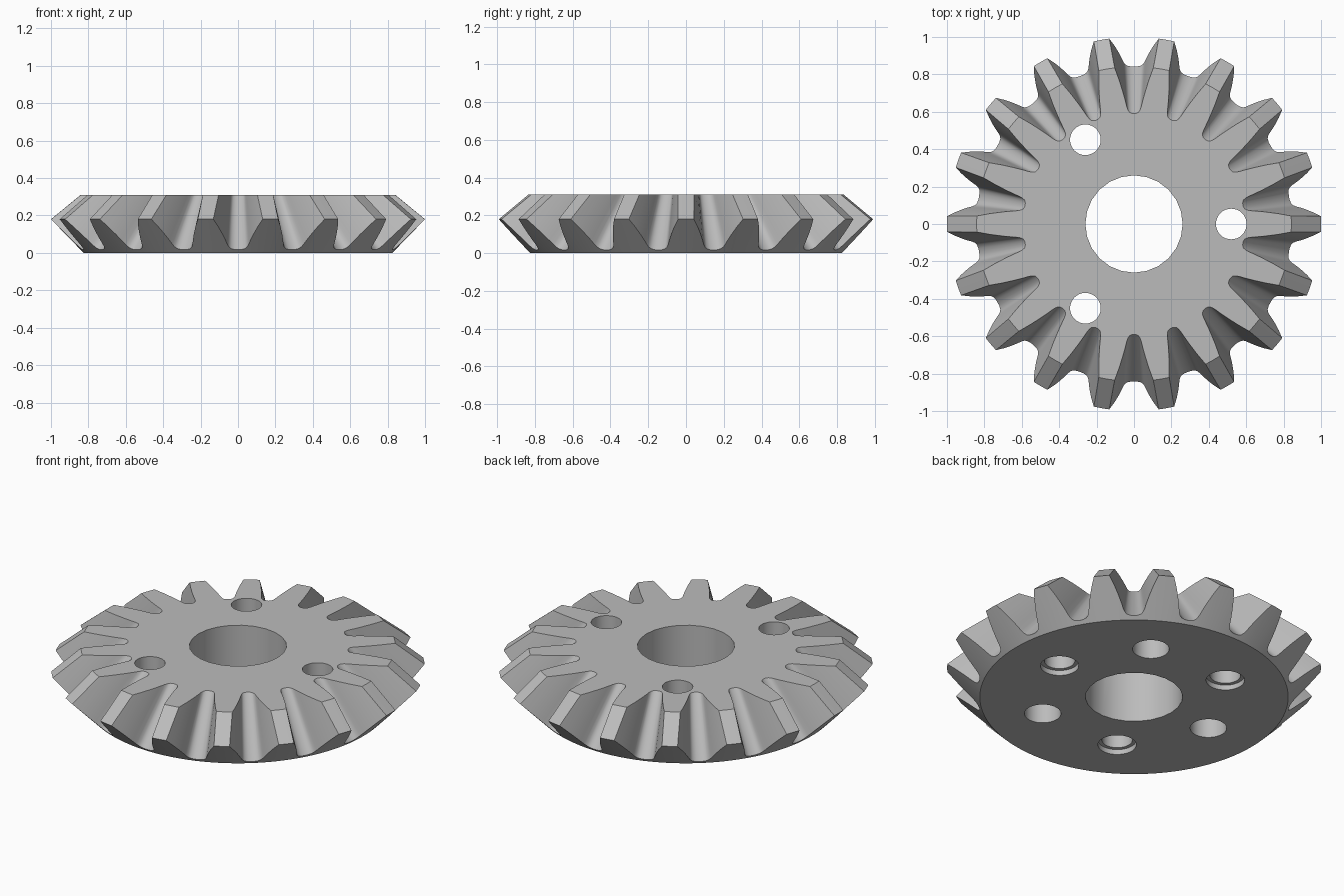
import bpy, bmesh
from math import radians, cos, sin, tau

cube = bpy.data.objects.get("Cube")
if cube:
    bpy.data.objects.remove(cube)

TEETH = 18
APEX = 1.0        # height where all tooth lines meet
TOP = 0.31
BASE_R = 0.825
SLOPE = 0.972     # radius gained per unit height on the back cone
INNER = 0.93      # tooth gaps narrow slightly towards the top

steel = bpy.data.materials.new("steel_grey")
steel.use_nodes = True
grey = (0.5, 0.5, 0.5, 1)
steel.diffuse_color = grey
steel.node_tree.nodes["Principled BSDF"].inputs["Base Color"].default_value = grey

# Half of one tooth gap on the back cone: (degrees from gap centre, height)
half_gap = [(1.2, 0.018), (2.5, 0.023), (3.3, 0.033), (3.8, 0.047), (4.3, 0.068),
            (5.15, 0.10), (6.3, 0.14), (7.6, 0.18)]
gap = [(-a, z) for a, z in reversed(half_gap)] + [(0, 0.017)] + half_gap


def polar(r, degrees, z):
    return (r * cos(radians(degrees)), r * sin(radians(degrees)), z)


# Gear body: bottom disc, back cone, conical teeth, flat top
bm = bmesh.new()
rings = [[], [], []]
pitch = 360 / TEETH
for i in range(TEETH):
    centre = (i + 0.5) * pitch
    for a, z in gap + [(pitch / 2, 0.18)]:
        r = BASE_R + SLOPE * z
        s = (APEX - TOP) / (APEX - z)
        narrow = 1 if a == pitch / 2 else INNER
        rings[0].append(bm.verts.new(polar(BASE_R, centre + a, 0)))
        rings[1].append(bm.verts.new(polar(r, centre + a, z)))
        rings[2].append(bm.verts.new(polar(r * s, centre + a * narrow, TOP)))
n = len(rings[0])
for low, high in zip(rings, rings[1:]):
    for i in range(n):
        j = (i + 1) % n
        bm.faces.new((low[i], low[j], high[j], high[i]))
bm.faces.new(rings[0][::-1])
bm.faces.new(rings[2])
bmesh.ops.recalc_face_normals(bm, faces=bm.faces)
mesh = bpy.data.meshes.new("bevel_gear")
bm.to_mesh(mesh)
bm.free()
mesh.materials.append(steel)
gear = bpy.data.objects.new("bevel_gear", mesh)
bpy.context.collection.objects.link(gear)


def drill(radius, top, distance=0, angle=0, sides=32):
    """Cut a round hole upwards from below the gear."""
    x, y, _ = polar(distance, angle, 0)
    bpy.ops.mesh.primitive_cylinder_add(vertices=sides, radius=radius, depth=top + 0.1,
                                        location=(x, y, (top - 0.1) / 2))
    cutter = bpy.context.object
    cutter.name = "hole_cutter"
    cutter.hide_render = True
    cutter.data.materials.append(steel)
    bpy.ops.object.select_all(action='DESELECT')
    gear.select_set(True)
    bpy.context.view_layer.objects.active = gear
    mod = gear.modifiers.new("hole", 'BOOLEAN')
    mod.operation = 'DIFFERENCE'
    mod.solver = 'EXACT'
    mod.object = cutter
    bpy.ops.object.modifier_apply(modifier=mod.name)
    bpy.data.objects.remove(cutter)


# Shaft bore, counterbored bolt holes and blind holes between them
drill(0.26, TOP + 0.1, sides=24)
for k in range(3):
    drill(0.082, TOP + 0.1, 0.52, k * 120)
    drill(0.103, 0.03, 0.52, k * 120)
    drill(0.098, 0.2, 0.52, k * 120 + 60)

bpy.ops.object.shade_smooth_by_angle(angle=radians(30))
